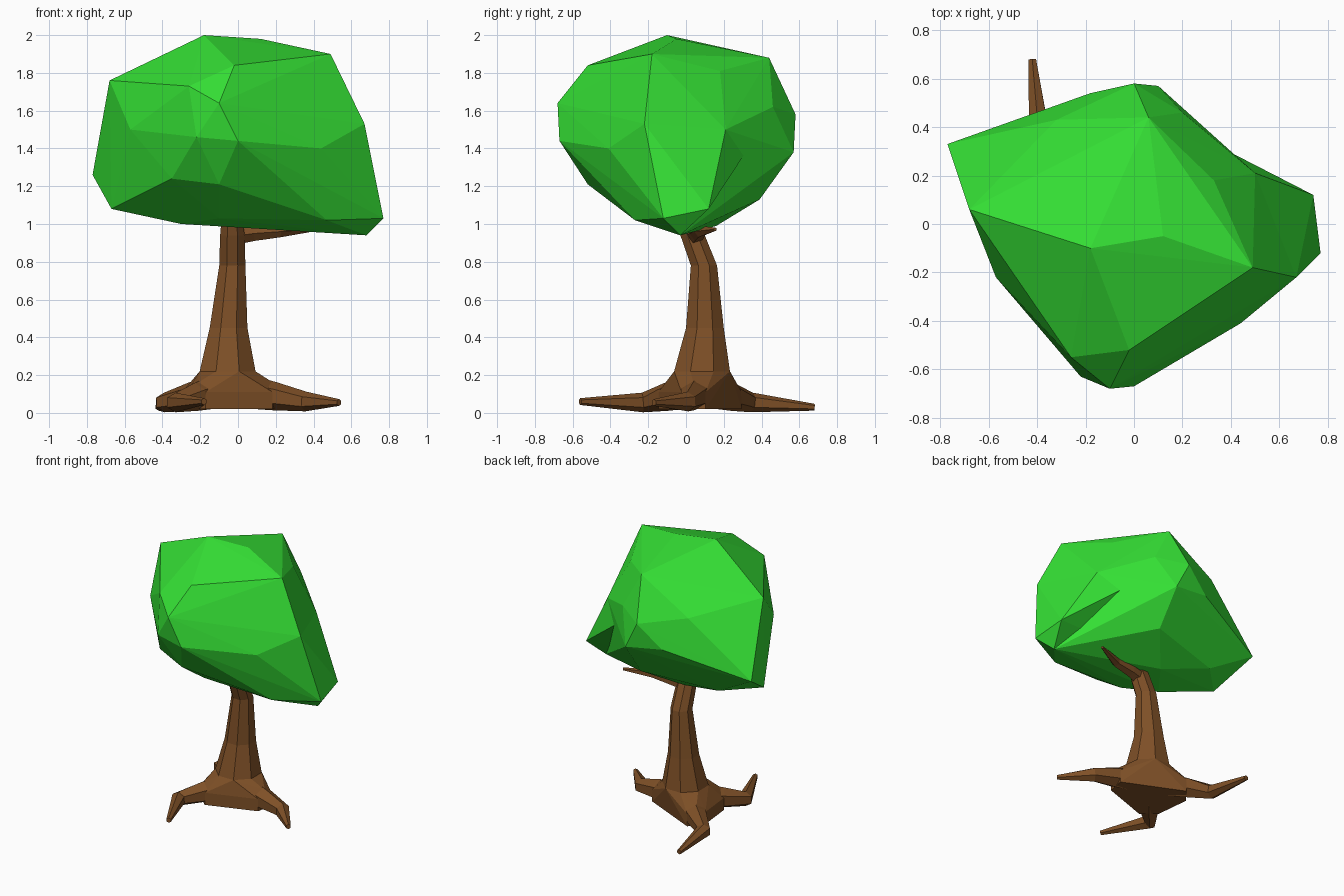
import bpy, bmesh, math
from mathutils import Vector, Quaternion

if "Cube" in bpy.data.objects:
    bpy.data.objects.remove(bpy.data.objects["Cube"])


def material(name, colour):
    m = bpy.data.materials.new(name)
    m.diffuse_color = (*colour, 1)
    m.use_nodes = True
    m.node_tree.nodes["Principled BSDF"].inputs["Base Color"].default_value = m.diffuse_color
    return m


LEAF = material("leaf", (0.035, 0.74, 0.035))
BARK = material("bark", (0.21, 0.08, 0.02))


def finish(bm, name, mat):
    bmesh.ops.recalc_face_normals(bm, faces=bm.faces[:])
    mesh = bpy.data.meshes.new(name)
    bm.to_mesh(mesh)
    bm.free()
    mesh.materials.append(mat)
    bpy.context.collection.objects.link(bpy.data.objects.new(name, mesh))


def hull(name, points, mat=LEAF):
    """Faceted blob: convex hull around a few corner points."""
    bm = bmesh.new()
    for p in points:
        bm.verts.new(p)
    bmesh.ops.convex_hull(bm, input=bm.verts[:])
    bmesh.ops.delete(bm, geom=[v for v in bm.verts if not v.link_faces], context='VERTS')
    finish(bm, name, mat)


def tube(name, path, sides=6, upright=False):
    """Tapered faceted tube through (x, y, z, radius) points."""
    bm = bmesh.new()
    pts = [Vector(p[:3]) for p in path]
    rings = []
    for i, p in enumerate(pts):
        t = pts[min(i + 1, len(pts) - 1)] - pts[max(i - 1, 0)]
        q = Quaternion() if upright else t.to_track_quat('Z', 'Y')
        ring = []
        for k in range(sides):
            a = 2 * math.pi * (k + 0.5) / sides
            v = p + q @ Vector((math.cos(a), math.sin(a), 0)) * path[i][3]
            v.z = max(v.z, 0.0)
            ring.append(bm.verts.new(v))
        rings.append(ring)
    for a, b in zip(rings, rings[1:]):
        for k in range(sides):
            n = (k + 1) % sides
            bm.faces.new((a[k], a[n], b[n], b[k]))
    bm.faces.new(rings[0])
    bm.faces.new(rings[-1])
    finish(bm, name, BARK)


# Main crown
hull("crown", [
    # top
    (-0.18, -0.10, 2.0), (0.12, -0.05, 1.98), (0.49, -0.18, 1.9),
    (0.06, 0.44, 1.88), (-0.32, 0.43, 1.65), (-0.68, 0.06, 1.76), (0.33, 0.18, 1.81),
    # front
    (-0.02, -0.52, 1.84), (-0.26, -0.55, 1.73), (-0.10, -0.68, 1.64),
    (0.0, -0.67, 1.44), (-0.22, -0.63, 1.46), (-0.57, -0.22, 1.5),
    (0.44, -0.41, 1.4), (-0.10, -0.52, 1.21), (-0.35, -0.42, 1.24), (0.15, -0.49, 1.24),
    # right
    (0.67, -0.22, 1.53), (0.77, -0.12, 1.03), (0.68, -0.03, 0.94), (0.5, 0.21, 1.5),
    # back and left
    (0.0, 0.58, 1.58), (0.10, 0.57, 1.38), (-0.18, 0.54, 1.42), (0.2, 0.46, 1.62),
    (-0.77, 0.33, 1.26), (-0.67, 0.04, 1.08), (-0.45, 0.26, 1.08),
    # underside
    (0.1, 0.39, 1.13), (-0.1, 0.16, 0.99), (-0.3, -0.1, 1.0),
    (-0.1, -0.26, 1.03), (0.47, -0.27, 1.02),
])

# Low lobe bulging out at the back right
hull("crown_lobe", [
    (0.74, 0.12, 1.08), (0.77, -0.12, 1.03), (0.68, -0.03, 0.94),
    (0.5, 0.21, 1.5), (0.37, 0.31, 1.37), (0.67, -0.22, 1.53), (0.33, 0.08, 1.1),
])

# Trunk, bending towards the front at the top
tube("trunk", [
    (-0.055, 0.085, 0.15, 0.14), (-0.055, 0.085, 0.22, 0.16),
    (-0.05, 0.1, 0.45, 0.108), (-0.03, 0.095, 0.78, 0.075),
    (-0.03, 0.035, 0.94, 0.07), (-0.03, -0.02, 1.1, 0.055),
], sides=8, upright=True)

# Side branch
tube("branch", [
    (-0.03, 0.04, 0.935, 0.05), (0.08, 0.06, 0.95, 0.042),
    (0.22, 0.075, 0.96, 0.032), (0.41, 0.155, 0.972, 0.01),
], sides=5)

# Roots: each leaves the trunk, turns at a knee and tapers to a tip
ROOTS = {
    "root_back": ((-0.39, 0.35, 0.055), (-0.42, 0.68, 0.03)),
    "root_front": ((-0.33, -0.23, 0.055), (-0.18, -0.56, 0.06)),
    "root_right": ((0.36, 0.01, 0.06), (0.535, -0.17, 0.055)),
}
start = Vector((-0.055, 0.085, 0.13))
# Flare spreading from the trunk ring out to the three roots
flare = [(start.x + 0.16 * math.cos((k + 0.5) * math.pi / 4),
          start.y + 0.16 * math.sin((k + 0.5) * math.pi / 4), 0.22) for k in range(8)]
for name, (knee, tip) in ROOTS.items():
    knee = Vector(knee)
    mid = start.lerp(knee, 0.6)
    tube(name, [(*start, 0.10), (*mid, 0.075), (*knee, 0.052), (*tip, 0.018)])
    out = knee - start
    side = Vector((-out.y, out.x, 0)).normalized() * 0.065
    flare += [(*(mid + s * side).xy, z) for s in (-1, 1) for z in (0.02, 0.11)]
    flare.append((*mid.xy, 0.155))
hull("root_flare", flare, BARK)
